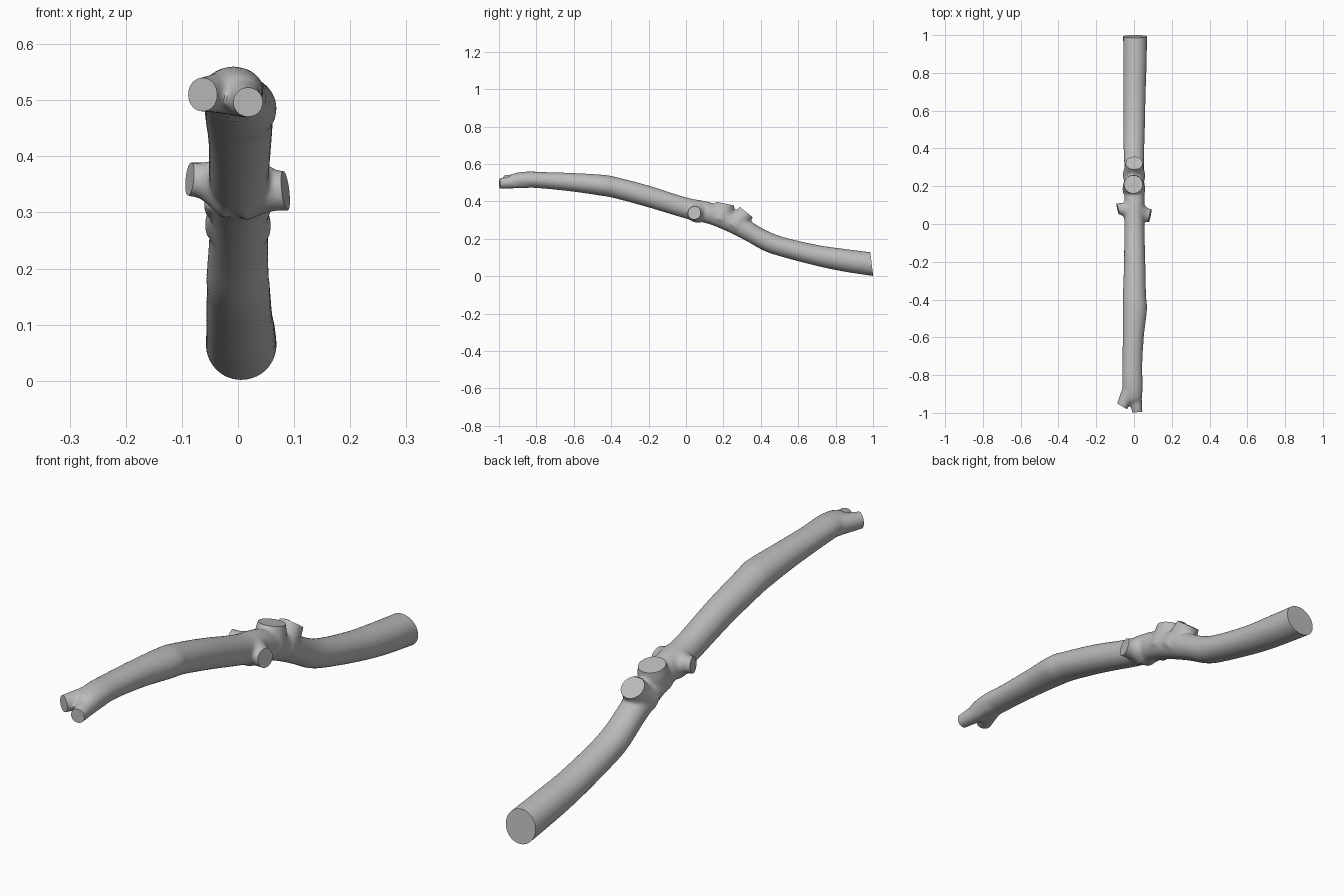
import bpy, bmesh, math
from mathutils import Vector

if "Cube" in bpy.data.objects:
    bpy.data.objects.remove(bpy.data.objects["Cube"])

grey = bpy.data.materials.new("bark grey")
grey.diffuse_color = (0.5, 0.5, 0.5, 1)
grey.use_nodes = True
grey.node_tree.nodes["Principled BSDF"].inputs["Base Color"].default_value = grey.diffuse_color

# Trunk stations: y, top z, bottom z, left x, right x
STATIONS = [
    (-0.95, .530, .490, -.030, .030), (-0.92, .550, .474, -.050, .042),
    (-0.85, .560, .474, -.062, .046), (-0.75, .557, .468, -.062, .044),
    (-0.60, .552, .452, -.060, .052), (-0.45, .543, .430, -.060, .069),
    (-0.38, .532, .417, -.059, .064), (-0.20, .485, .368, -.053, .060),
    (0.00, .422, .308, -.052, .055), (0.12, .398, .280, -.050, .056),
    (0.22, .362, .240, -.050, .055), (0.32, .310, .190, -.052, .054),
    (0.42, .250, .135, -.056, .055), (0.52, .210, .102, -.056, .058),
    (0.70, .168, .055, -.057, .062), (0.85, .146, .024, -.057, .067),
    (1.05, .121, -.006, -.058, .070)]
SIDES, STEPS = 32, 6


def spline(p, t):
    """Smooth interpolation between the middle two of four stations."""
    out = []
    for a, b, c, d in zip(*p):
        out.append(b + .5 * t * (c - a + t * (2 * a - 5 * b + 4 * c - d + t * (3 * (b - c) + d - a))))
    return out


def loft(bm, rings):
    rows = [[bm.verts.new(p) for p in ring] for ring in rings]
    for r0, r1 in zip(rows, rows[1:]):
        n = len(r0)
        for i in range(n):
            bm.faces.new((r0[i], r0[(i + 1) % n], r1[(i + 1) % n], r1[i]))
    bm.faces.new(rows[0][::-1])
    bm.faces.new(rows[-1])


def stub(bm, points):
    """Round flared limb through (position, radius) points."""
    axis = (Vector(points[-1][0]) - Vector(points[0][0])).normalized()
    side = axis.cross(Vector((0, .3, 1))).normalized()
    up = axis.cross(side)
    rings = []
    for pos, r in points:
        rings.append([Vector(pos) + r * (math.cos(a) * side + math.sin(a) * up)
                      for a in (2 * math.pi * i / 24 for i in range(24))])
    loft(bm, rings)


bm = bmesh.new()
# Trunk
rings = []
last = len(STATIONS) - 1
for i in range(last):
    p = [STATIONS[max(0, min(last, i + k))] for k in (-1, 0, 1, 2)]
    for s in range(STEPS + (i == last - 1)):
        y, top, bot, lf, rt = spline(p, s / STEPS)
        rings.append([((lf + rt) / 2 + (rt - lf) / 2 * math.cos(a), y,
                       (top + bot) / 2 + (top - bot) / 2 * math.sin(a))
                      for a in (2 * math.pi * j / SIDES for j in range(SIDES))])
loft(bm, rings)
# Forked tip prongs
stub(bm, [((-.005, -.80, .515), .040), ((-.030, -.89, .513), .037), ((-.073, -.99, .509), .029)])
stub(bm, [((.002, -.84, .512), .040), ((.008, -.93, .503), .034), ((.023, -1.03, .493), .024)])
# Side limb stubs
stub(bm, [((.015, .06, .345), .062), ((.045, .055, .342), .046), ((.065, .048, .339), .037), ((.13, .035, .337), .033)])
stub(bm, [((-.015, .07, .345), .060), ((-.045, .075, .353), .042), ((-.065, .08, .358), .032), ((-.13, .08, .363), .028)])
# Knobs on top of the bend
stub(bm, [((0, .18, .30), .062), ((-.003, .205, .36), .055), ((-.004, .22, .43), .042)])
stub(bm, [((0, .25, .27), .062), ((0, .30, .315), .050), ((.002, .345, .37), .040)])
bmesh.ops.recalc_face_normals(bm, faces=bm.faces)
mesh = bpy.data.meshes.new("branch")
bm.to_mesh(mesh)
bm.free()
branch = bpy.data.objects.new("branch", mesh)
bpy.context.collection.objects.link(branch)
mesh.materials.append(grey)

# Blend limbs into the trunk
remesh = branch.modifiers.new("blend", 'REMESH')
remesh.mode = 'VOXEL'
remesh.voxel_size = 0.007
smooth = branch.modifiers.new("soften", 'SMOOTH')
smooth.factor = 0.5
smooth.iterations = 8

# Flat saw cuts: point on cut, outward normal, half width, depth
CUTS = [
    ((-.064, -.965, .51), (-.50, -.86, .0), .06, .1),
    ((.022, -.996, .493), (.10, -1, .0), .045, .1),
    ((.036, -.91, .537), (.72, -.1, .70), .08, .1),
    ((.084, .04, .337), (1, -.2, .12), .09, .1),
    ((-.086, .08, .362), (-1, -.25, .1), .09, .1),
    ((-.004, .215, .387), (0, .21, 1), .09, .08),
    ((.002, .345, .325), (0, .62, .78), .07, .08),
    ((0, .993, .065), (0, 1, .12), .3, .3)]
for k, (pos, normal, half, depth) in enumerate(CUTS):
    n = Vector(normal).normalized()
    bpy.ops.mesh.primitive_cube_add(size=1)
    cutter = bpy.context.object
    cutter.name = f"saw_cutter_{k}"
    cutter.scale = (2 * half, 2 * half, depth)
    cutter.rotation_euler = n.to_track_quat('Z', 'Y').to_euler()
    cutter.location = Vector(pos) + n * depth / 2
    cutter.hide_render = True
    cutter.hide_set(True)
    cutter.data.materials.append(grey)
    cut = branch.modifiers.new(f"cut_{k}", 'BOOLEAN')
    cut.operation = 'DIFFERENCE'
    cut.solver = 'EXACT'
    cut.object = cutter

# Bake the shape, drop the cutters
bpy.context.view_layer.update()
final = bpy.data.meshes.new_from_object(branch.evaluated_get(bpy.context.evaluated_depsgraph_get()))
branch.modifiers.clear()
branch.data = final
final.materials.clear()
final.materials.append(grey)
for ob in [o for o in bpy.data.objects if o.name.startswith("saw_cutter")]:
    bpy.data.objects.remove(ob)
bpy.ops.object.select_all(action='DESELECT')
branch.select_set(True)
bpy.context.view_layer.objects.active = branch
bpy.ops.object.shade_smooth_by_angle(angle=math.radians(35))
